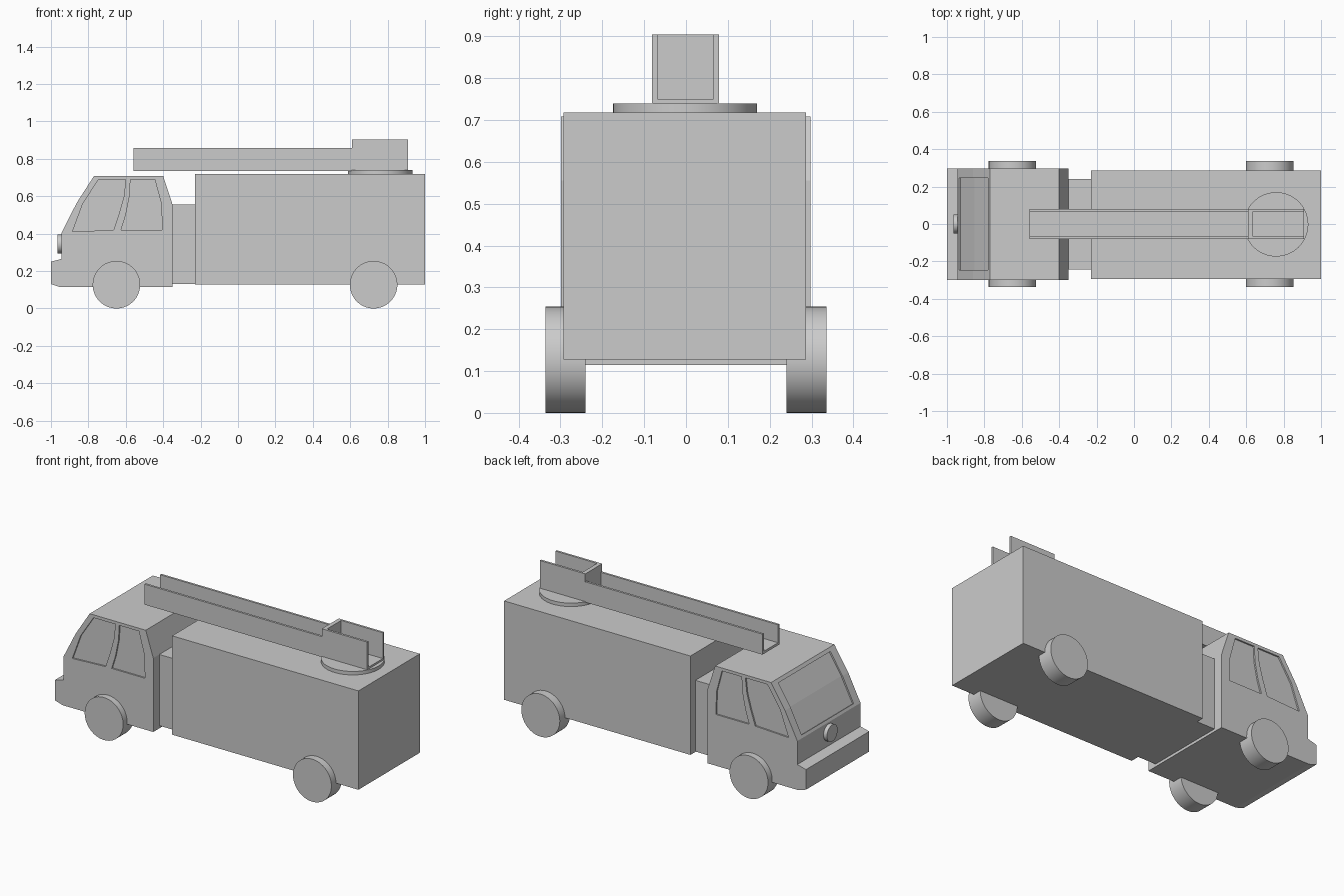
import bpy, bmesh
from math import radians, pi
from mathutils import Matrix

if "Cube" in bpy.data.objects:
    bpy.data.objects.remove(bpy.data.objects["Cube"])


def prism(name, profile, y0, y1):
    """Extrude an (x, z) outline from y0 to y1."""
    bm = bmesh.new()
    face = bm.faces.new([bm.verts.new((x, y0, z)) for x, z in profile])
    ext = bmesh.ops.extrude_face_region(bm, geom=[face])
    moved = [v for v in ext["geom"] if isinstance(v, bmesh.types.BMVert)]
    bmesh.ops.translate(bm, verts=moved, vec=(0, y1 - y0, 0))
    bmesh.ops.recalc_face_normals(bm, faces=bm.faces)
    mesh = bpy.data.meshes.new(name)
    bm.to_mesh(mesh)
    bm.free()
    obj = bpy.data.objects.new(name, mesh)
    bpy.context.collection.objects.link(obj)
    return obj


def box(name, x0, x1, y0, y1, z0, z1):
    return prism(name, [(x0, z0), (x1, z0), (x1, z1), (x0, z1)], y0, y1)


def cylinder(name, centre, radius, depth, rot=(0, 0, 0)):
    bpy.ops.mesh.primitive_cylinder_add(vertices=64, radius=radius, depth=depth,
                                        location=centre, rotation=rot)
    obj = bpy.context.object
    obj.name = name
    bpy.ops.object.shade_smooth_by_angle(angle=radians(30))
    return obj


def cut(target, cutter):
    mod = target.modifiers.new("recess", 'BOOLEAN')
    mod.operation = 'DIFFERENCE'
    mod.solver = 'EXACT'
    mod.object = cutter
    bpy.context.view_layer.objects.active = target
    bpy.ops.object.modifier_apply(modifier=mod.name)
    bpy.data.objects.remove(cutter)


# Cab with bumper
cab = prism("cab", [(-1.0, 0.13), (-0.95, 0.114), (-0.35, 0.114), (-0.35, 0.555),
                    (-0.40, 0.708), (-0.77, 0.708), (-0.862, 0.565), (-0.943, 0.405),
                    (-0.943, 0.265), (-1.0, 0.25)], -0.299, 0.297)

# Recessed windscreen
cut(cab, prism("windscreen_cutter",
               [(-0.928, 0.416), (-0.853, 0.562), (-0.775, 0.684),
                (-0.82, 0.72), (-0.90, 0.59), (-0.975, 0.44)], -0.245, 0.245))

# Recessed side windows
front_window = [(-0.885, 0.41), (-0.83, 0.56), (-0.745, 0.69), (-0.60, 0.69),
                (-0.61, 0.60), (-0.635, 0.51), (-0.665, 0.42)]
rear_window = [(-0.625, 0.42), (-0.60, 0.50), (-0.58, 0.60), (-0.575, 0.69),
               (-0.445, 0.69), (-0.41, 0.56), (-0.405, 0.42)]
for window in (front_window, rear_window):
    for y0, y1 in ((0.288, 0.35), (-0.35, -0.29)):
        cut(cab, prism("window_cutter", window, y0, y1))

# Round nose badge
cylinder("nose_disc", (-0.95, 0, 0.345), 0.05, 0.032, (0, pi / 2, 0))

# Body and link between cab and body
box("cab_link", -0.35, -0.23, -0.242, 0.24, 0.13, 0.555)
box("rear_body", -0.23, 1.0, -0.293, 0.287, 0.128, 0.718)

# Wheels
for axle, x in (("front", -0.65), ("rear", 0.725)):
    for side, s in (("left", 1), ("right", -1)):
        cylinder(f"{axle}_{side}_wheel", (x, s * 0.288, 0.127), 0.127, 0.096, (pi / 2, 0, 0))

# Turntable
cylinder("turntable", (0.76, -0.002, 0.728), 0.172, 0.022)

# Ladder trough: floor, stepped side walls, cross plate
box("ladder_floor", -0.56, 0.91, -0.081, 0.079, 0.735, 0.75)
side = [(-0.56, 0.735), (0.91, 0.735), (0.91, 0.904), (0.61, 0.904), (0.61, 0.857), (-0.56, 0.857)]
prism("ladder_wall_left", side, 0.066, 0.079)
prism("ladder_wall_right", side, -0.081, -0.068)
box("ladder_cross_plate", 0.61, 0.635, -0.068, 0.066, 0.75, 0.904)
